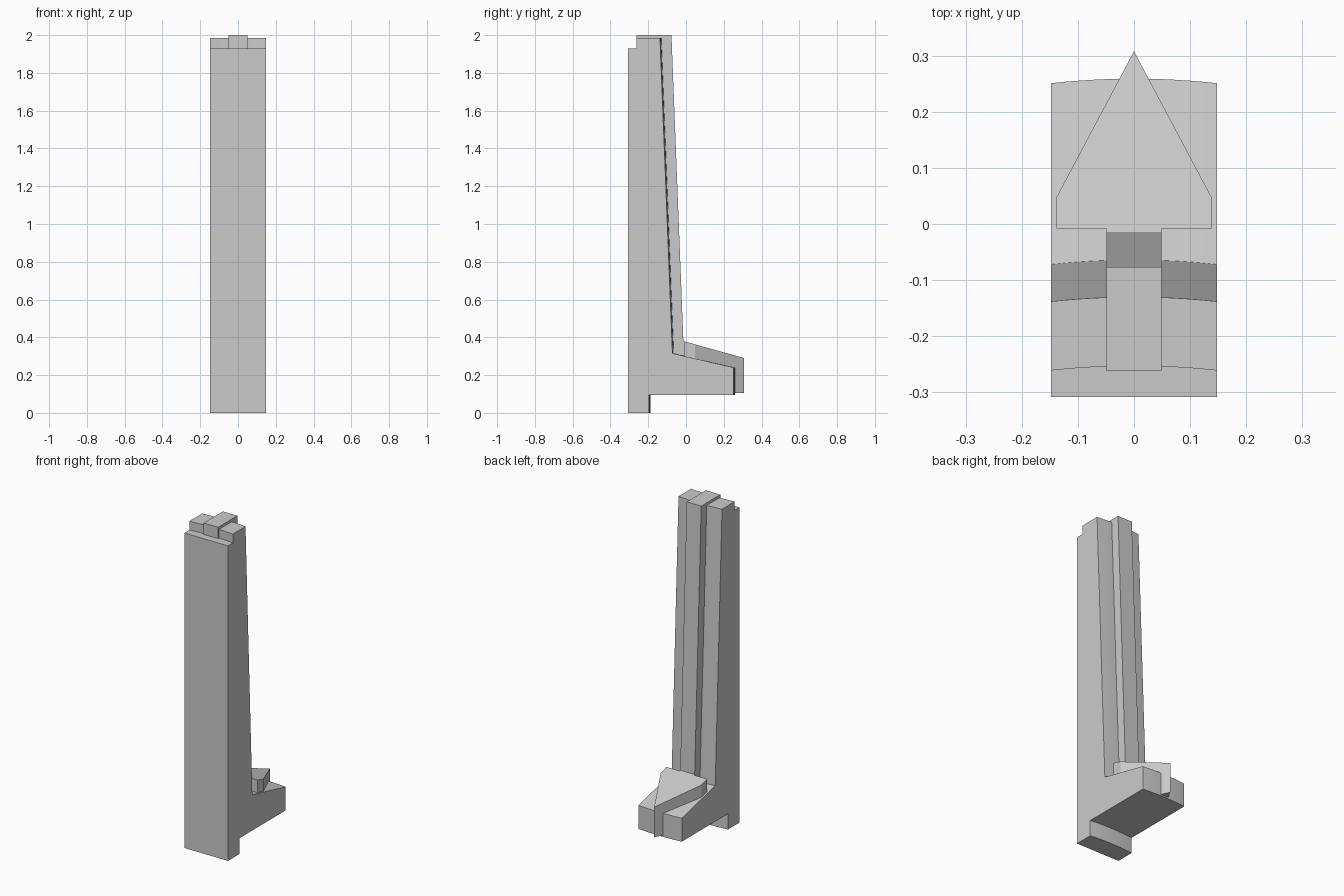
import bpy
import bmesh

cube = bpy.data.objects.get("Cube")
if cube:
    bpy.data.objects.remove(cube, do_unlink=True)

# One concrete grey for the whole wall
concrete = bpy.data.materials.new("concrete_grey")
concrete.use_nodes = True
GREY = (0.6, 0.6, 0.6, 1)
concrete.diffuse_color = GREY
concrete.node_tree.nodes["Principled BSDF"].inputs["Base Color"].default_value = GREY


def loft(name, rings, smooth=False):
    """Skin matching rings of points into a closed solid."""
    bm = bmesh.new()
    loops = [[bm.verts.new(p) for p in ring] for ring in rings]
    n = len(loops[0])
    for a, b in zip(loops, loops[1:]):
        for i in range(n):
            j = (i + 1) % n
            bm.faces.new((a[i], a[j], b[j], b[i]))
    bm.faces.new(loops[0])
    bm.faces.new(loops[-1])
    bmesh.ops.recalc_face_normals(bm, faces=bm.faces)
    mesh = bpy.data.meshes.new(name)
    bm.to_mesh(mesh)
    bm.free()
    mesh.materials.append(concrete)
    obj = bpy.data.objects.new(name, mesh)
    bpy.context.collection.objects.link(obj)
    if smooth:
        bpy.ops.object.select_all(action="DESELECT")
        bpy.context.view_layer.objects.active = obj
        obj.select_set(True)
        bpy.ops.object.shade_smooth_by_angle()
    return obj


# Wall body: side profile (y, z), swept across with a gentle bow behind the flat front
HALF_WIDTH, FRONT, BOW, STEPS = 0.1475, -0.308, 0.008, 12
wall_profile = [
    (FRONT, 0), (FRONT, 1.93), (-0.261, 1.93), (-0.261, 1.984),
    (-0.138, 1.984), (-0.072, 0.315), (0.251, 0.24), (0.251, 0.096),
    (-0.196, 0.096), (-0.196, 0),
]
wall_rings = []
for step in range(STEPS + 1):
    t = 2 * step / STEPS - 1
    bow = BOW * (1 - t * t)
    wall_rings.append([(t * HALF_WIDTH, y if y == FRONT else y + bow, z)
                       for y, z in wall_profile])
loft("wall_body", wall_rings, smooth=True)

# Central rib running up the tapered back and over the top
rib_profile = [
    (-0.262, 1.93), (-0.262, 2), (-0.077, 2), (-0.014, 0.38),
    (0, 0.376), (0, 0.29), (-0.2, 0.29), (-0.2, 1.93),
]
loft("centre_rib", [[(x, y, z) for y, z in rib_profile] for x in (-0.049, 0.049)])

# Pointed wedge lying on the toe, with a sloping top
plan = [(-0.138, -0.008), (0.138, -0.008), (0.138, 0.048), (0, 0.308), (-0.138, 0.048)]
loft("toe_wedge", [
    [(x, y, 0.105) for x, y in plan],
    [(x, y, 0.376 - 0.279 * y) for x, y in plan],
])
